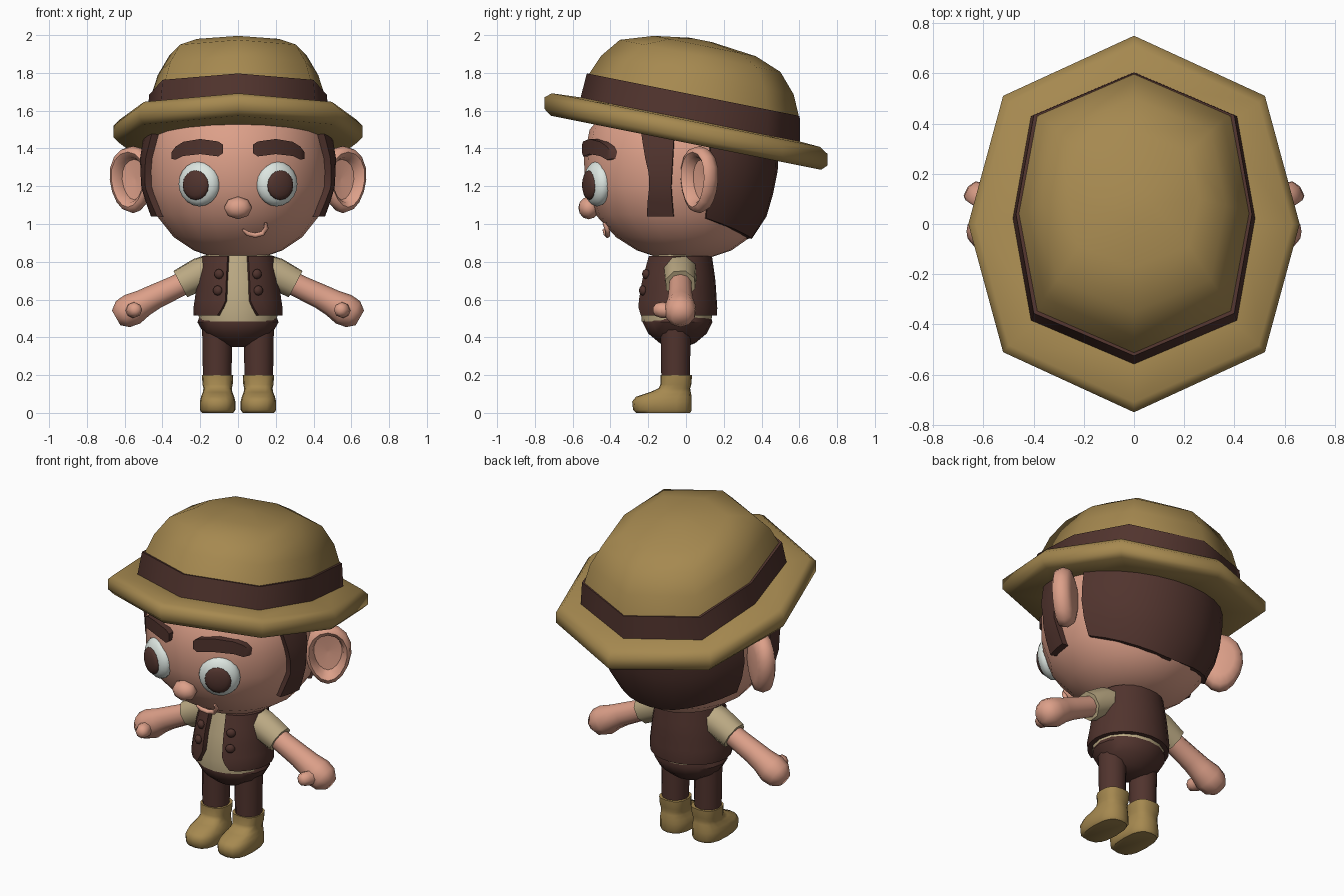
import bpy, bmesh, math
from mathutils import Vector, Matrix

old = bpy.data.objects.get("Cube")
if old:
    bpy.data.objects.remove(old, do_unlink=True)


def material(name, r, g, b):
    m = bpy.data.materials.new(name)
    m.use_nodes = True
    m.diffuse_color = (r, g, b, 1)
    bsdf = next(n for n in m.node_tree.nodes if n.type == 'BSDF_PRINCIPLED')
    bsdf.inputs["Base Color"].default_value = (r, g, b, 1)
    bsdf.inputs["Roughness"].default_value = 0.8
    return m


SKIN = material("skin", .72, .35, .25)
BROWN = material("dark brown", .082, .034, .027)
TAN = material("tan felt", .38, .25, .08)
CREAM = material("cream cloth", .50, .40, .23)
WHITE = material("eye white", .72, .79, .75)


def finish(name, bm, mat, mirror=False, angle=45):
    bmesh.ops.recalc_face_normals(bm, faces=bm.faces)
    me = bpy.data.meshes.new(name)
    bm.to_mesh(me)
    bm.free()
    me.materials.append(mat)
    me.shade_smooth()
    me.set_sharp_from_angle(angle=math.radians(angle))
    ob = bpy.data.objects.new(name, me)
    bpy.context.collection.objects.link(ob)
    if mirror:
        mod = ob.modifiers.new("mirror", 'MIRROR')
        mod.use_mirror_merge = False
    return ob


def loft(name, rings, mat, mirror=False, angle=45):
    """Skin closed rings of points and cap both ends."""
    bm = bmesh.new()
    vs = [[bm.verts.new(p) for p in r] for r in rings]
    n = len(vs[0])
    for a, b in zip(vs, vs[1:]):
        for i in range(n):
            j = (i + 1) % n
            bm.faces.new((a[i], a[j], b[j], b[i]))
    bm.faces.new(vs[0])
    bm.faces.new(vs[-1])
    return finish(name, bm, mat, mirror, angle)


def power(v, p):
    return math.copysign(abs(v) ** p, v) if abs(v) > 1e-6 else 0


def ring(row, n=16, x=0, px=1, py=1, tilt=0):
    """Ring at height z; row = z, half width, front y, back y."""
    z, rx, yf, yb = row
    pts = []
    for i in range(n):
        a = 2 * math.pi * i / n
        y = (yf + yb) / 2 - (yb - yf) / 2 * power(math.cos(a), py)
        pts.append((x + rx * power(math.sin(a), px), y, z - tilt * y))
    return pts


def surface(rows, z, a, off=0):
    """Point on a ringed body at height z and azimuth a (0 = front)."""
    lo, hi = rows[0], rows[-1]
    for lo, hi in zip(rows, rows[1:]):
        if z <= hi[0]:
            break
    t = (z - lo[0]) / (hi[0] - lo[0])
    _, rx, yf, yb = [p + (q - p) * t for p, q in zip(lo, hi)]
    return Vector(((rx + off) * math.sin(a),
                   (yf + yb) / 2 - ((yb - yf) / 2 + off) * math.cos(a), z))


def shell(name, mat, rows, grid, nu, nv, off, mirror=False):
    """Thick patch over a body; grid(u, v) gives azimuth and height."""
    rings = []
    for j in range(nv + 1):
        cells = [grid(i / nu, j / nv) for i in range(nu + 1)]
        outer = [surface(rows, z, a, off) for a, z in cells]
        inner = [surface(rows, z, a, -.01) for a, z in cells]
        rings.append(outer + inner[::-1])
    return loft(name, rings, mat, mirror)


def tube(name, path, mat, n=8, mirror=False):
    """Round tube; path = (x, y, z, radius)."""
    pts = [Vector(p[:3]) for p in path]
    rings = []
    for k, p in enumerate(pts):
        d = (pts[min(k + 1, len(pts) - 1)] - pts[max(k - 1, 0)]).normalized()
        side = d.cross(Vector((0, .3, 1) if abs(d.y) < .9 else (1, 0, 0))).normalized()
        up = side.cross(d)
        rings.append([p + path[k][3] * (side * math.cos(2 * math.pi * i / n)
                      + up * math.sin(2 * math.pi * i / n)) for i in range(n)])
    return loft(name, rings, mat, mirror, 60)


def blob(name, loc, size, mat, turn=0, mirror=False, seg=16):
    bm = bmesh.new()
    m = (Matrix.Translation(loc) @ Matrix.Rotation(turn, 4, 'Z')
         @ Matrix.Diagonal((*size, 1)) @ Matrix.Rotation(math.pi / 2, 4, 'X'))
    bmesh.ops.create_uvsphere(bm, u_segments=seg, v_segments=max(6, seg // 2), radius=1, matrix=m)
    return finish(name, bm, mat, mirror, 60)


# Hat: tilted eight-sided brim, band and crown
brim = [(1.43, .40, -.48, .48), (1.43, .63, -.715, .715), (1.46, .66, -.75, .75),
        (1.52, .66, -.75, .75), (1.55, .63, -.71, .71), (1.56, .45, -.53, .56)]
loft("hat_brim", [ring(r, 8, 0, .68, 1.11, .2) for r in brim], TAN, angle=60)
band = [(1.53, .485, -.565, .605), (1.692, .47, -.525, .602)]
loft("hat_band", [ring(r, 8, 0, .47, 1.03, .2) for r in band], BROWN, angle=60)
crown = [(1.68, .462, -.52, .6), (1.80, .425, -.45, .57), (1.905, .365, -.35, .5),
         (1.962, .26, -.17, .37), (1.99, .07, .02, .14)]
loft("hat_crown", [ring(r, 8, 0, .5, 1.03, .2) for r in crown], TAN, angle=60)

# Head
HEAD = [(.82, .12, -.14, .12), (.86, .235, -.26, .24), (.93, .34, -.37, .34),
        (1.05, .435, -.48, .41), (1.2, .48, -.535, .45), (1.35, .485, -.54, .475),
        (1.5, .46, -.51, .46), (1.62, .36, -.41, .4)]
loft("head", [ring(r, 20) for r in HEAD], SKIN, angle=60)


# Hair at the back and in front of the ears
def back_hair(u, v):
    low = 1.03 - .11 * math.sin(math.pi * u)
    return math.radians(108 + 144 * u), low + (1.52 - low) * v


def sideburn(u, v):
    return math.radians(67 + 7 * (1 - abs(2 * v - .8)) * (1 - u) + 19 * u), 1.04 + .46 * v


shell("back_hair", BROWN, HEAD, back_hair, 12, 5, .022)
shell("sideburns", BROWN, HEAD, sideburn, 3, 6, .035, True)

# Ears: cupped discs turned forward and outward
out, back = Vector((.82, .57, 0)), Vector((-.57, .82, 0))
cup = [(.05, .05), (.6, .05), (.9, .035), (1, 0), (.95, -.04), (.82, -.05), (.68, -.03), (.6, .01), (.05, .02)]
rings = []
for scale, depth in cup:
    loop = []
    for i in range(16):
        a = 2 * math.pi * i / 16
        wide = .13 + .018 * math.sin(a)
        loop.append(Vector((.555, .075, 1.235)) + out * (scale * wide * math.cos(a))
                    + back * depth + Vector((0, 0, scale * .178 * math.sin(a))))
    rings.append(loop)
loft("ears", rings, SKIN, True, 60)

# Face
turn = .42
look = Vector((math.sin(turn), -math.cos(turn), 0))
eye = Vector((.205, -.47, 1.213))
blob("eye_whites", eye, (.117, .062, .12), WHITE, turn, True, 20)
blob("irises", eye + look * .045 - Vector((0, 0, .006)), (.076, .027, .08), BROWN, turn, True)
brow = []
for x, low, high in [(.08, 1.375, 1.42), (.105, 1.358, 1.437), (.2, 1.37, 1.45),
                     (.29, 1.36, 1.435), (.33, 1.34, 1.41), (.352, 1.345, 1.38)]:
    y = surface(HEAD, 1.39, math.asin(x / .479)).y
    brow.append([(x, y - .025, low), (x, y - .025, high), (x, y + .04, high), (x, y + .04, low)])
loft("eyebrows", brow, BROWN, True)
blob("nose", (0, -.515, 1.085), (.075, .055, .06), SKIN, seg=8)
tube("mouth", [(.025, -.435, .97, .007), (.05, -.425, .95, .013), (.09, -.415, .94, .014),
               (.13, -.415, .95, .014), (.15, -.42, .98, .013), (.147, -.435, 1.005, .008)], SKIN)

# Shirt, open waistcoat and buttons
BODY = [(.485, .205, -.235, .135), (.55, .212, -.24, .14), (.7, .192, -.215, .13), (.84, .165, -.175, .11)]
loft("shirt", [ring(r) for r in BODY], CREAM)


def waistcoat(u, v):
    gap = .29 + .2 * max(0, 1 - 5 * v)
    return gap + (2 * math.pi - 2 * gap) * u, .515 + .315 * v


shell("waistcoat", BROWN, BODY, waistcoat, 20, 8, .026)
for label, z in (("upper", .735), ("lower", .648)):
    blob(label + "_buttons", surface(BODY, z, .49, .03), (.027, .018, .027), BROWN, .49, True, 10)

# Arms
tube("sleeves", [(.14, -.03, .755, .09), (.2, -.03, .737, .09), (.305, -.03, .682, .083)], CREAM, mirror=True)
tube("arms", [(.24, -.03, .71, .06), (.34, -.03, .662, .062), (.44, -.03, .615, .066),
              (.5, -.03, .583, .072), (.56, -.03, .548, .086), (.61, -.03, .523, .078),
              (.645, -.03, .503, .045)], SKIN, 10, True)
tube("thumbs", [(.56, -.07, .54, .04), (.55, -.13, .545, .042), (.54, -.16, .547, .034),
                (.538, -.173, .548, .015)], SKIN, mirror=True)

# Trousers
hips = [(.35, .05, -.1, 0), (.37, .11, -.14, .05), (.42, .18, -.2, .11), (.48, .215, -.23, .14), (.52, .2, -.22, .13)]
loft("trouser_seat", [ring(r) for r in hips], BROWN)
tube("trouser_legs", [(.11, -.055, .15, .075), (.11, -.055, .45, .08)], BROWN, 12, True)

# Boots
boot = [(0, .083, -.265, .022), (.015, .094, -.28, .03), (.06, .094, -.285, .03), (.085, .088, -.265, .03),
        (.11, .078, -.19, .025), (.13, .075, -.145, .022), (.15, .08, -.136, .028), (.2, .083, -.136, .032)]
loft("boots", [ring(r, 16, .108, .75, .75) for r in boot], TAN, True, 50)
